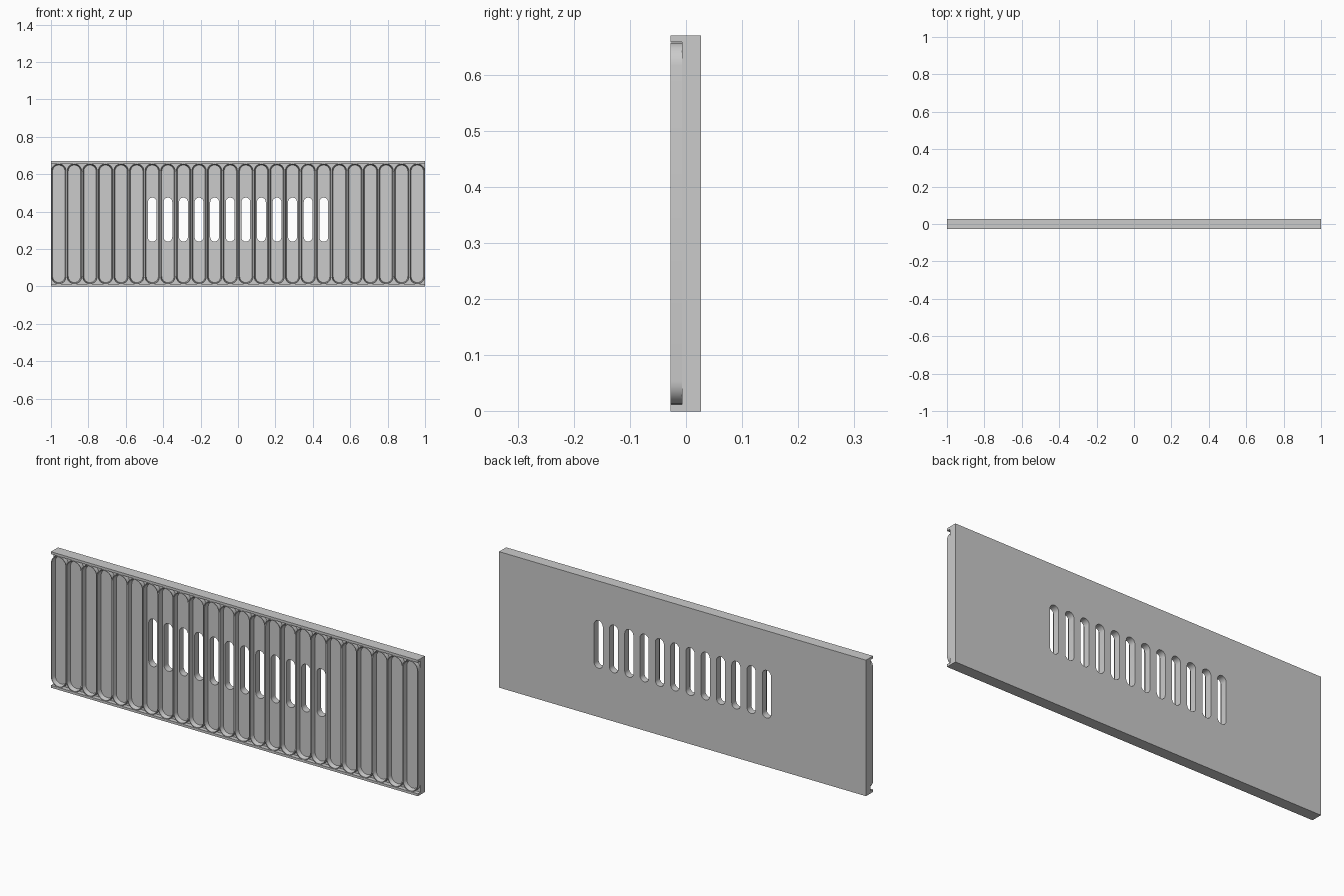
import bpy, bmesh
from math import sin, cos, pi

if "Cube" in bpy.data.objects:
    bpy.data.objects.remove(bpy.data.objects["Cube"])

FRONT, FLOOR, BACK = -0.028, -0.007, 0.027
HEIGHT, COUNT = 0.67, 24
PITCH = 2 / COUNT


def stadium(cx, hw, z0, z1, seg=14):
    """Upright rounded-end outline as (x, z) points."""
    top = [(cx + hw * cos(pi * i / seg), z1 - hw + hw * sin(pi * i / seg)) for i in range(seg + 1)]
    low = [(cx - hw * cos(pi * i / seg), z0 + hw - hw * sin(pi * i / seg)) for i in range(seg + 1)]
    return top + low


def link(name, mesh):
    ob = bpy.data.objects.new(name, mesh)
    bpy.context.collection.objects.link(ob)
    bpy.ops.object.select_all(action='DESELECT')
    ob.select_set(True)
    bpy.context.view_layer.objects.active = ob
    bpy.ops.object.shade_smooth_by_angle(angle=0.6)
    return ob


# Back plate: rectangle with twelve through slots, filled and extruded
curve = bpy.data.curves.new("plate_outline", 'CURVE')
curve.dimensions = '2D'
curve.fill_mode = 'BOTH'
curve.extrude = (BACK - FLOOR) / 2
outlines = [[(-1, 0), (1, 0), (1, HEIGHT), (-1, HEIGHT)]]
outlines += [stadium((i - 5.5) * PITCH, 0.0235, 0.24, 0.475) for i in range(12)]
for pts in outlines:
    s = curve.splines.new('POLY')
    s.points.add(len(pts) - 1)
    for p, (x, z) in zip(s.points, pts):
        p.co = (x, z, 0, 1)
    s.use_cyclic_u = True
helper = bpy.data.objects.new("plate_outline", curve)
bpy.context.collection.objects.link(helper)
mesh = bpy.data.meshes.new_from_object(helper.evaluated_get(bpy.context.evaluated_depsgraph_get()))
bpy.data.objects.remove(helper)
for v in mesh.vertices:
    x, z, d = v.co
    v.co = (x, (BACK + FLOOR) / 2 - d, z)
bm = bmesh.new()
bm.from_mesh(mesh)
bmesh.ops.remove_doubles(bm, verts=bm.verts, dist=1e-5)
bmesh.ops.recalc_face_normals(bm, faces=bm.faces)
bm.to_mesh(mesh)
bm.free()
link("slotted_plate", mesh)

# Raised rounded frames: section loops bridged around each stadium
bm = bmesh.new()
sections = [(0.0, FLOOR), (0.0, FRONT), (0.0035, FRONT), (0.0085, FLOOR)]
for k in range(COUNT):
    cx = (k - (COUNT - 1) / 2) * PITCH
    loops = []
    for inset, y in sections:
        pts = stadium(cx, 0.0412 - inset, 0.0125 + inset, 0.6575 - inset)
        loops.append([bm.verts.new((x, y, z)) for x, z in pts])
    n = len(loops[0])
    for a, b in zip(loops, loops[1:] + loops[:1]):
        for i in range(n):
            j = (i + 1) % n
            bm.faces.new((a[i], a[j], b[j], b[i]))
bmesh.ops.recalc_face_normals(bm, faces=bm.faces)
mesh = bpy.data.meshes.new("raised_frames")
bm.to_mesh(mesh)
bm.free()
link("raised_frames", mesh)

# Top and bottom lips
for name, z in (("bottom_lip", 0.006), ("top_lip", HEIGHT - 0.006)):
    bpy.ops.mesh.primitive_cube_add(size=1, location=(0, (FRONT + FLOOR) / 2, z))
    lip = bpy.context.object
    lip.name = name
    lip.scale = (2, FLOOR - FRONT, 0.012)
